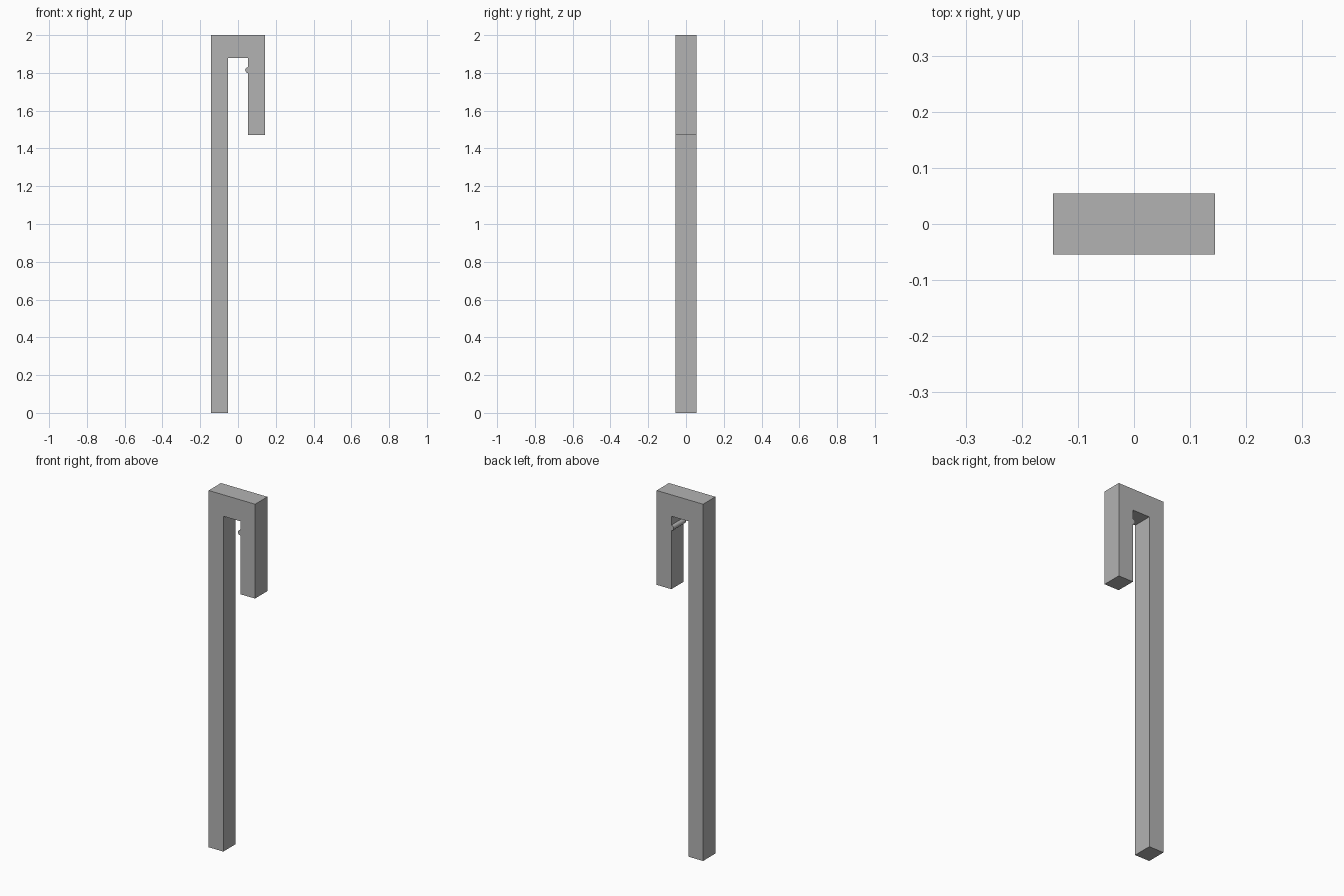
import bpy
import bmesh
from math import cos, sin, pi

cube = bpy.data.objects.get("Cube")
if cube:
    bpy.data.objects.remove(cube, do_unlink=True)

HALF_DEPTH = 0.0545
OUTER, INNER = 0.144, 0.053      # half widths outside and inside the hook
GAP_TOP, TIP = 1.88, 1.471       # underside of the bridge, end of the short arm

grey = bpy.data.materials.new("plain grey")
grey.use_nodes = True
colour = (0.45, 0.45, 0.45, 1)
grey.diffuse_color = colour
grey.node_tree.nodes["Principled BSDF"].inputs["Base Color"].default_value = colour


def extrude_profile(name, points):
    """Extrude an x-z outline along y, centred on y = 0."""
    bm = bmesh.new()
    face = bm.faces.new([bm.verts.new((x, -HALF_DEPTH, z)) for x, z in points])
    new = bmesh.ops.extrude_face_region(bm, geom=[face])["geom"]
    verts = [v for v in new if isinstance(v, bmesh.types.BMVert)]
    bmesh.ops.translate(bm, verts=verts, vec=(0, 2 * HALF_DEPTH, 0))
    bmesh.ops.recalc_face_normals(bm, faces=bm.faces)
    mesh = bpy.data.meshes.new(name)
    bm.to_mesh(mesh)
    bm.free()
    mesh.materials.append(grey)
    obj = bpy.data.objects.new(name, mesh)
    bpy.context.collection.objects.link(obj)
    return obj


# Long post, bridge and short arm in one piece
extrude_profile("hook_body", [
    (-OUTER, 0), (-INNER, 0), (-INNER, GAP_TOP), (INNER, GAP_TOP),
    (INNER, TIP), (OUTER, TIP), (OUTER, 2), (-OUTER, 2)])

# Small rounded ridge on the inside of the short arm
RADIUS, SIDES = 0.015, 16
ridge = extrude_profile("grip_ridge", [
    (INNER + RADIUS * cos(a), 1.815 + RADIUS * sin(a))
    for a in (pi / 2 + pi * i / SIDES for i in range(SIDES + 1))])
bpy.context.view_layer.objects.active = ridge
ridge.select_set(True)
bpy.ops.object.shade_smooth_by_angle()
